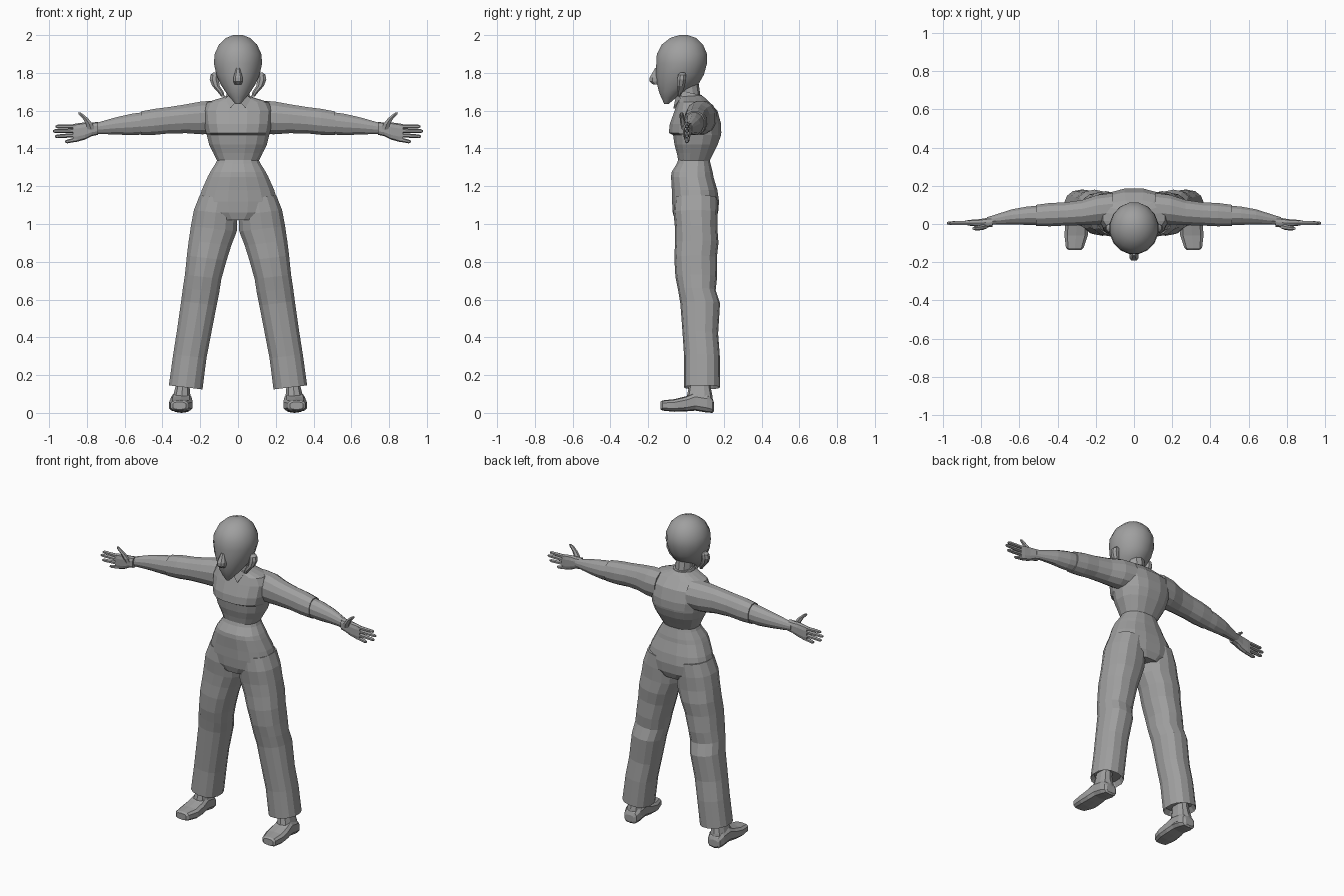
import bpy, bmesh, math

grey = bpy.data.materials.new("plain grey")
grey.diffuse_color = (0.35, 0.35, 0.35, 1)


def finish(name, bm, mirror=False, smooth=None):
    bmesh.ops.recalc_face_normals(bm, faces=bm.faces)
    me = bpy.data.meshes.new(name)
    bm.to_mesh(me)
    bm.free()
    ob = bpy.data.objects.new(name, me)
    bpy.context.collection.objects.link(ob)
    me.materials.append(grey)
    if smooth:
        bpy.ops.object.select_all(action='DESELECT')
        ob.select_set(True)
        bpy.context.view_layer.objects.active = ob
        bpy.ops.object.shade_smooth_by_angle(angle=math.radians(smooth))
    if mirror:
        ob.modifiers.new("Mirror", 'MIRROR')
    return ob


def loft(name, axis, stations, n=12, p=1.0, tilt_u=0.0, tilt_v=0.0, mirror=False, smooth=None):
    """Skin rounded rings (t, u0, u1, v0, v1) along an axis; p < 1 makes them boxier."""
    order = {'x': (2, 0, 1), 'y': (0, 2, 1), 'z': (0, 1, 2)}[axis]
    bm = bmesh.new()
    rings = []
    for t, u0, u1, v0, v1 in stations:
        ring = []
        for i in range(n):
            a = 2 * math.pi * (i + 0.5) / n
            c, s = math.cos(a), math.sin(a)
            du = math.copysign(abs(c) ** p, c) * (u1 - u0) / 2
            dv = math.copysign(abs(s) ** p, s) * (v1 - v0) / 2
            uvt = ((u0 + u1) / 2 + du, (v0 + v1) / 2 + dv, t + tilt_u * du + tilt_v * dv)
            ring.append(bm.verts.new([uvt[k] for k in order]))
        rings.append(ring)
    for a, b in zip(rings, rings[1:]):
        for i in range(n):
            j = (i + 1) % n
            bm.faces.new((a[i], a[j], b[j], b[i]))
    bm.faces.new(rings[0])
    bm.faces.new(rings[-1])
    return finish(name, bm, mirror, smooth)


def sym(rows):
    """Stations (z, half width, front, back) centred on x = 0."""
    return [(z, -w, w, f, b) for z, w, f, b in rows]


# Head, nose and ears
loft("head", 'z', sym([
    (1.635, .012, -.115, -.092), (1.67, .045, -.132, -.05), (1.70, .068, -.145, 0),
    (1.74, .094, -.155, .068), (1.79, .117, -.161, .097), (1.85, .13, -.160, .114),
    (1.90, .126, -.157, .114), (1.95, .103, -.130, .092), (1.985, .065, -.085, .055),
    (2.0, .025, -.035, .01)]), n=16, smooth=35)
loft("nose", 'z', sym([
    (1.738, .018, -.175, -.13), (1.755, .026, -.194, -.13),
    (1.775, .026, -.194, -.13), (1.825, .010, -.165, -.13)]), n=8, p=.7)
loft("ear", 'z', [
    (1.675, .07, .09, -.045, -.03), (1.70, .075, .11, -.05, -.015), (1.73, .095, .138, -.05, -.005),
    (1.765, .10, .152, -.048, .002), (1.79, .10, .147, -.043, .002), (1.803, .105, .13, -.03, -.005)],
    n=8, mirror=True)

# Neck and shirt collar
loft("neck", 'z', sym([(1.60, .062, -.03, .095), (1.68, .052, -.035, .078), (1.77, .052, -.05, .065)]),
     n=10, tilt_v=-.2)
loft("collar", 'z', sym([(1.635, .085, -.052, .105), (1.675, .065, -.046, .092), (1.695, .06, -.044, .086)]),
     n=12, tilt_v=-.2)
bm = bmesh.new()
flap = [bm.verts.new(v) for v in ((.004, -.058, 1.655), (.04, -.067, 1.612), (.068, -.03, 1.665), (.03, -.045, 1.695))]
face = bm.faces.new(flap)
solid = bmesh.ops.extrude_face_region(bm, geom=[face])
bmesh.ops.translate(bm, vec=(0, .012, 0), verts=[g for g in solid['geom'] if isinstance(g, bmesh.types.BMVert)])
finish("collar_flap", bm, mirror=True)

# Shirt body with a shelf under the chest
loft("shirt", 'z', sym([
    (1.31, .108, -.04, .125), (1.335, .112, -.042, .127), (1.375, .132, -.05, .147),
    (1.42, .155, -.063, .17), (1.47, .168, -.07, .187), (1.482, .172, -.093, .189),
    (1.53, .182, -.088, .188), (1.60, .188, -.062, .168), (1.645, .165, -.045, .125),
    (1.665, .10, -.043, .105), (1.68, .055, -.03, .085)]), n=16, p=.82)

# Sleeves and forearms
loft("sleeve", 'x', [
    (.11, .0, .165, 1.475, 1.655), (.19, -.005, .155, 1.472, 1.652), (.27, -.008, .128, 1.478, 1.637),
    (.36, -.01, .115, 1.478, 1.622), (.44, -.014, .112, 1.47, 1.612), (.513, -.012, .102, 1.468, 1.598)],
    n=12, p=.92, mirror=True)
loft("forearm", 'x', [
    (.50, -.008, .098, 1.472, 1.594), (.56, -.006, .093, 1.468, 1.586), (.64, -.004, .078, 1.472, 1.568),
    (.72, -.004, .052, 1.475, 1.545), (.77, -.006, .036, 1.478, 1.53)],
    n=12, mirror=True)

# Hands
loft("palm", 'x', [
    (.742, -.016, .036, 1.472, 1.54), (.775, -.018, .032, 1.465, 1.537), (.81, -.016, .026, 1.447, 1.538),
    (.85, -.011, .023, 1.436, 1.533), (.873, -.008, .02, 1.437, 1.529)], n=10, p=.7, mirror=True)
for i, (zc, tip, drop) in enumerate([(1.516, .965, 0), (1.494, .98, -.002), (1.471, .968, -.007), (1.448, .915, -.011)]):
    loft(f"finger_{i + 1}", 'x', [
        (.845, -.008, .02, zc - .0115, zc + .0115),
        ((.845 + tip) / 2, -.008, .018, zc - .011 + drop / 2, zc + .011 + drop / 2),
        (tip - .012, -.006, .015, zc - .01 + drop, zc + .01 + drop),
        (tip, -.002, .011, zc - .005 + drop, zc + .005 + drop)], n=6, mirror=True)
loft("thumb", 'z', [
    (1.50, .755, .80, -.022, .012), (1.53, .768, .808, -.03, .0), (1.558, .79, .824, -.033, -.007),
    (1.58, .816, .845, -.034, -.012), (1.59, .832, .848, -.03, -.016)], n=6, mirror=True)

# Trousers: pelvis and legs
loft("trouser_top", 'z', sym([
    (1.02, .12, -.06, .155), (1.06, .20, -.072, .172), (1.12, .213, -.076, .177),
    (1.18, .195, -.077, .168), (1.25, .163, -.081, .147), (1.275, .15, -.078, .143),
    (1.32, .121, -.05, .131), (1.34, .112, -.043, .126)]), n=16, p=.85)
loft("trouser_leg", 'z', [
    (.165, .20, .345, .005, .165), (.135, .186, .368, -.01, .18), (.30, .165, .345, -.01, .179),
    (.42, .142, .326, -.018, .17), (.58, .111, .303, -.03, .18), (.65, .097, .294, -.042, .157),
    (.72, .086, .283, -.056, .165), (.82, .058, .273, -.062, .163), (.90, .033, .263, -.058, .172),
    (.975, .004, .252, -.058, .166), (1.06, .0, .236, -.066, .168), (1.14, .0, .205, -.06, .165)],
    n=14, p=.87, tilt_u=.12, mirror=True)

# Feet: ankle and shoe
loft("ankle", 'z', [
    (.04, .243, .352, .015, .145), (.09, .25, .345, .005, .14), (.14, .255, .332, .015, .13),
    (.24, .245, .32, .03, .13)], n=10, p=.8, mirror=True)
loft("shoe", 'y', [
    (-.135, .275, .345, .018, .058), (-.125, .262, .358, .012, .066), (-.06, .24, .366, .006, .073),
    (.0, .24, .362, .008, .088), (.05, .245, .355, .012, .11), (.11, .245, .352, .002, .10),
    (.14, .255, .342, 0, .075), (.148, .27, .33, .01, .055)], n=10, p=.6, mirror=True)
